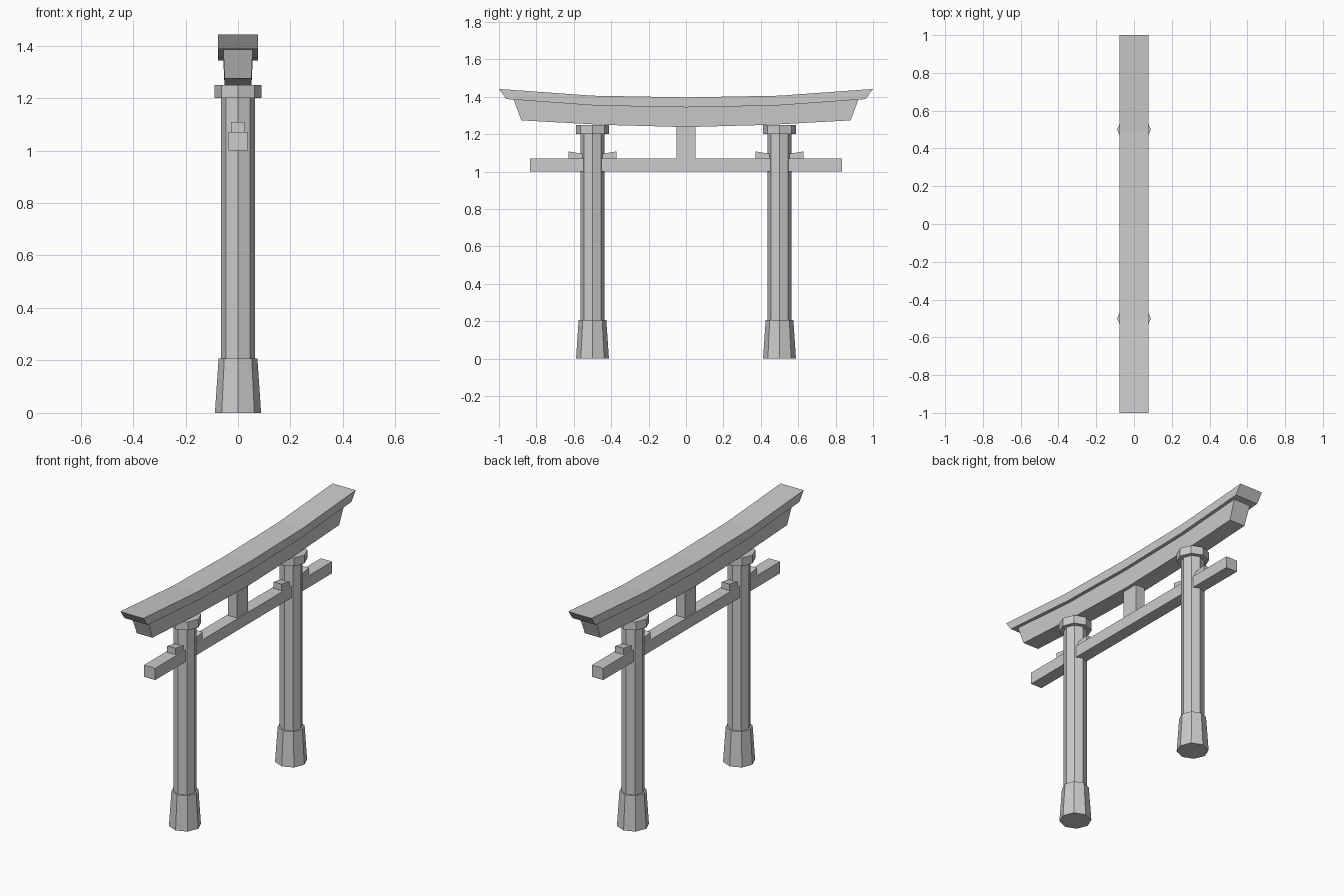
import bpy, bmesh, math

if "Cube" in bpy.data.objects:
    bpy.data.objects.remove(bpy.data.objects["Cube"])


def finish(name, bm):
    bmesh.ops.recalc_face_normals(bm, faces=bm.faces)
    me = bpy.data.meshes.new(name)
    bm.to_mesh(me)
    bm.free()
    ob = bpy.data.objects.new(name, me)
    bpy.context.collection.objects.link(ob)
    return ob


def loft(name, rings):
    """Skin a list of equal-length point rings and close both ends."""
    bm = bmesh.new()
    vs = [[bm.verts.new(p) for p in r] for r in rings]
    n = len(vs[0])
    for a, b in zip(vs, vs[1:]):
        for i in range(n):
            j = (i + 1) % n
            bm.faces.new((a[i], a[j], b[j], b[i]))
    bm.faces.new(vs[0])
    bm.faces.new(vs[-1])
    return finish(name, bm)


def octagon_post(name, y, levels):
    """Eight-sided post through (radius, z) levels."""
    return loft(name, [[(r * math.cos(i * math.pi / 4),
                         y + r * math.sin(i * math.pi / 4), z)
                        for i in range(8)] for r, z in levels])


def beam(name, bottom, top, hx_bottom, hx_top):
    """Beam along y from matching lists of (y, z) on bottom and top."""
    return loft(name, [[(-hx_bottom, yb, zb), (hx_bottom, yb, zb),
                        (hx_top, yt, zt), (-hx_top, yt, zt)]
                       for (yb, zb), (yt, zt) in zip(bottom, top)])


def sweep(end_y, z_mid, z_half, z_end):
    """Upward-curving line in four straight segments."""
    return [(-end_y, z_end), (-end_y / 2, z_half), (0, z_mid),
            (end_y / 2, z_half), (end_y, z_end)]


# Pillars with flared feet, collars and wedges
for side, s in (("left", -1), ("right", 1)):
    y = 0.5 * s
    octagon_post(f"{side}_pillar", y, [(0.064, 0.0), (0.064, 1.22)])
    octagon_post(f"{side}_pillar_foot", y, [(0.088, 0.0), (0.074, 0.207)])
    octagon_post(f"{side}_pillar_collar", y, [(0.089, 1.2), (0.089, 1.25)])
    for where, d in (("outer", s), ("inner", -s)):
        ya, yb = y + 0.04 * d, y + 0.128 * d
        beam(f"{side}_{where}_wedge", [(ya, 1.068), (yb, 1.068)],
             [(ya, 1.093), (yb, 1.108)], 0.027, 0.027)

# Lower tie beam and centre strut
beam("tie_beam", [(-0.833, 1.0), (0.833, 1.0)],
     [(-0.833, 1.07), (0.833, 1.07)], 0.037, 0.037)
beam("centre_strut", [(-0.052, 1.068), (0.052, 1.068)],
     [(-0.052, 1.25), (0.052, 1.25)], 0.031, 0.031)

# Curved upper lintel and the roof beam on top of it
beam("upper_lintel", sweep(0.88, 1.238, 1.250, 1.274),
     sweep(0.922, 1.345, 1.353, 1.386), 0.051, 0.056)
beam("roof_beam", sweep(0.96, 1.344, 1.353, 1.388),
     sweep(1.0, 1.397, 1.406, 1.442), 0.076, 0.076)
